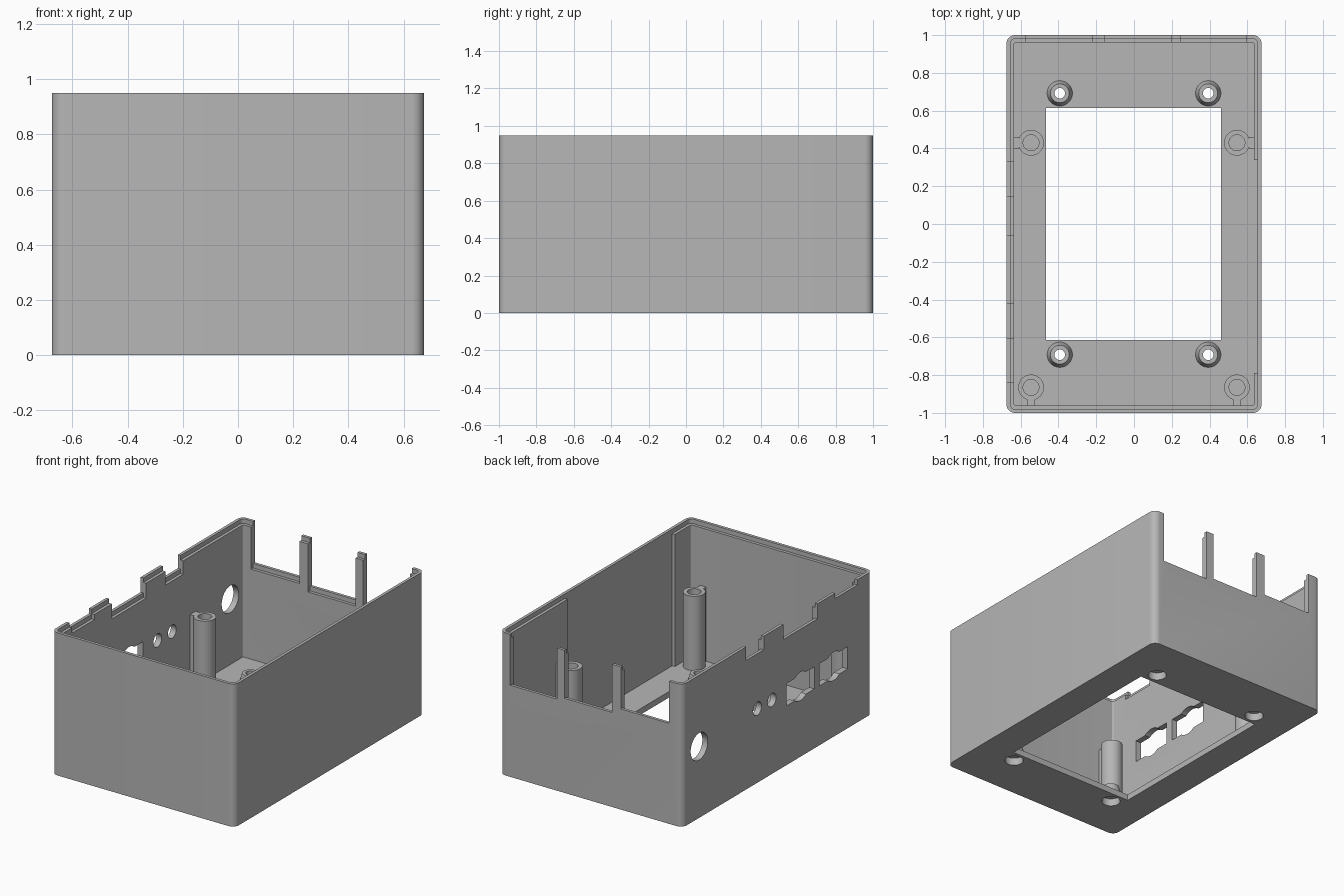
import bpy, bmesh, math
from mathutils import Matrix, Vector

if "Cube" in bpy.data.objects:
    bpy.data.objects.remove(bpy.data.objects["Cube"], do_unlink=True)

grey = bpy.data.materials.new("plain grey plastic")
grey.use_nodes = True
colour = (0.47, 0.47, 0.47, 1)
grey.diffuse_color = colour
grey.node_tree.nodes["Principled BSDF"].inputs["Base Color"].default_value = colour

WALL_X, WALL_Y, TOP = 0.675, 1.0, 0.95
INNER_X, INNER_Y, FLOOR = 0.635, 0.96, 0.04
LIP_X, LIP_Y, LIP = 0.655, 0.98, 0.03


def make(name, bm):
    bmesh.ops.recalc_face_normals(bm, faces=bm.faces)
    mesh = bpy.data.meshes.new(name)
    bm.to_mesh(mesh)
    bm.free()
    mesh.materials.append(grey)
    obj = bpy.data.objects.new(name, mesh)
    bpy.context.collection.objects.link(obj)
    return obj


def rounded_block(name, hx, hy, z0, z1, radius):
    """Upright block with rounded vertical corners."""
    bm = bmesh.new()
    verts = []
    for i, (sx, sy) in enumerate([(1, 1), (-1, 1), (-1, -1), (1, -1)]):
        for k in range(9):
            a = math.pi / 2 * (i + k / 8)
            verts.append(bm.verts.new((sx * (hx - radius) + radius * math.cos(a),
                                       sy * (hy - radius) + radius * math.sin(a), z0)))
    face = bm.faces.new(verts)
    out = bmesh.ops.extrude_face_region(bm, geom=[face])
    moved = [v for v in out["geom"] if isinstance(v, bmesh.types.BMVert)]
    bmesh.ops.translate(bm, verts=moved, vec=(0, 0, z1 - z0))
    return make(name, bm)


def box(name, x, y, z):
    """Box given by its (low, high) range on each axis."""
    bm = bmesh.new()
    bmesh.ops.create_cube(bm, size=1)
    for v in bm.verts:
        v.co = Vector([r[0] if c < 0 else r[1] for c, r in zip(v.co, (x, y, z))])
    return make(name, bm)


def rod(name, centre, radius, length, axis):
    bm = bmesh.new()
    bmesh.ops.create_cone(bm, cap_ends=True, segments=40, radius1=radius, radius2=radius, depth=length)
    turn = Matrix.Rotation(math.pi / 2, 4, "Y") if axis == "X" else Matrix()
    bmesh.ops.transform(bm, matrix=Matrix.Translation(centre) @ turn, verts=bm.verts)
    return make(name, bm)


def lathe(name, profile, x, y, closed=False):
    """Spin an (r, z) profile about a vertical axis at x, y."""
    bm = bmesh.new()
    verts = [bm.verts.new((r, 0, z)) for r, z in profile]
    pairs = list(zip(verts, verts[1:])) + ([(verts[-1], verts[0])] if closed else [])
    edges = [bm.edges.new(p) for p in pairs]
    bmesh.ops.spin(bm, geom=verts + edges, cent=(0, 0, 0), axis=(0, 0, 1),
                   angle=2 * math.pi, steps=40)
    bmesh.ops.remove_doubles(bm, verts=bm.verts, dist=0.0002)
    bmesh.ops.translate(bm, verts=bm.verts, vec=(x, y, 0))
    return make(name, bm)


def smooth(obj):
    bpy.ops.object.select_all(action="DESELECT")
    bpy.context.view_layer.objects.active = obj
    obj.select_set(True)
    bpy.ops.object.shade_smooth_by_angle(angle=math.radians(30))


def cut(obj, cutter):
    mod = obj.modifiers.new("cut", "BOOLEAN")
    mod.operation, mod.solver, mod.object = "DIFFERENCE", "EXACT", cutter
    bpy.context.view_layer.objects.active = obj
    bpy.ops.object.modifier_apply(modifier=mod.name)
    bpy.data.objects.remove(cutter, do_unlink=True)


# Hollow case with a stepped rim and an open window in the floor
case = rounded_block("case_shell", WALL_X, WALL_Y, 0, TOP, 0.045)
cut(case, rounded_block("cavity", INNER_X, INNER_Y, FLOOR, 1.1, 0.01))
cut(case, rounded_block("rim_step", LIP_X, LIP_Y, TOP - LIP, 1.2, 0.025))
cut(case, box("floor_window", (-0.465, 0.46), (-0.615, 0.615), (-0.1, 0.2)))

# Shallow recess inside the plain side wall
cut(case, box("wall_recess", (0.6, LIP_X), (-0.79, 0.34), (FLOOR, 1.3)))

# Rim notches in the connector wall, with the step carried along them
for low, high, z in [(0.145, 0.33, 0.86), (-0.42, -0.06, 0.85), (-0.84, -0.605, 0.915)]:
    cut(case, box("notch", (-0.8, -0.6), (low, high), (z, 1.4)))
    cut(case, box("notch_step", (-LIP_X, -0.6), (low, high), (z - LIP, 1.4)))

# Tall openings in the back wall, leaving two slim tabs
for low, high, z in [(-0.575, -0.22, 0.67), (-0.155, 0.195, 0.63), (0.25, 0.595, 0.61)]:
    cut(case, box("opening", (low, high), (0.9, 1.1), (z, 1.4)))
    cut(case, box("opening_step", (low, high), (0.9, LIP_Y), (z - LIP, 1.4)))

# Round holes and connector cutouts in the side wall
for y, z, r in [(0.825, 0.475, 0.09), (0.213, 0.493, 0.044), (0.06, 0.493, 0.044)]:
    cut(case, rod("round_hole", (-0.65, y, z), r, 0.15, "X"))
for y in (-0.24, -0.59):
    cut(case, box("connector_slot", (-0.75, -0.58), (y - 0.148, y + 0.148), (0.395, 0.543)))
    cut(case, rod("connector_bulge", (-0.65, y, 0.469), 0.095, 0.16, "X"))

# Screw bosses round the floor window, recessed from below
for side, sx in (("left", 1), ("right", -1)):
    for end, sy in (("back", 1), ("front", -1)):
        x, y = sx * 0.393, sy * 0.692
        cut(case, rod("screw_recess", (x, y, 0), 0.057, 0.2, "Z"))
        smooth(lathe(f"screw_boss_{end}_{side}",
                     [(0.028, 0.05), (0.028, 0.1), (0.05, 0.1), (0.067, FLOOR),
                      (0.057, FLOOR), (0.057, 0.05)], x, y, closed=True))

# Tall mounting posts, each tied to the nearest wall by a rib
POST_TOP = 0.535
for side, sx in (("left", 1), ("right", -1)):
    x = sx * 0.545
    for end, y in (("back", 0.43), ("front", -0.865)):
        smooth(lathe(f"post_{end}_{side}",
                     [(0, 0.3), (0.042, 0.3), (0.042, POST_TOP), (0.068, POST_TOP),
                      (0.068, 0.03), (0, 0.03)], x, y))
    wall = sorted((sx * 0.608, sx * 0.645))
    box(f"rib_back_{side}", wall, (0.4, 0.46), (0.03, POST_TOP))
    box(f"rib_front_{side}", (x - 0.022, x + 0.022), (-0.97, -0.925), (0.03, POST_TOP))

smooth(case)
